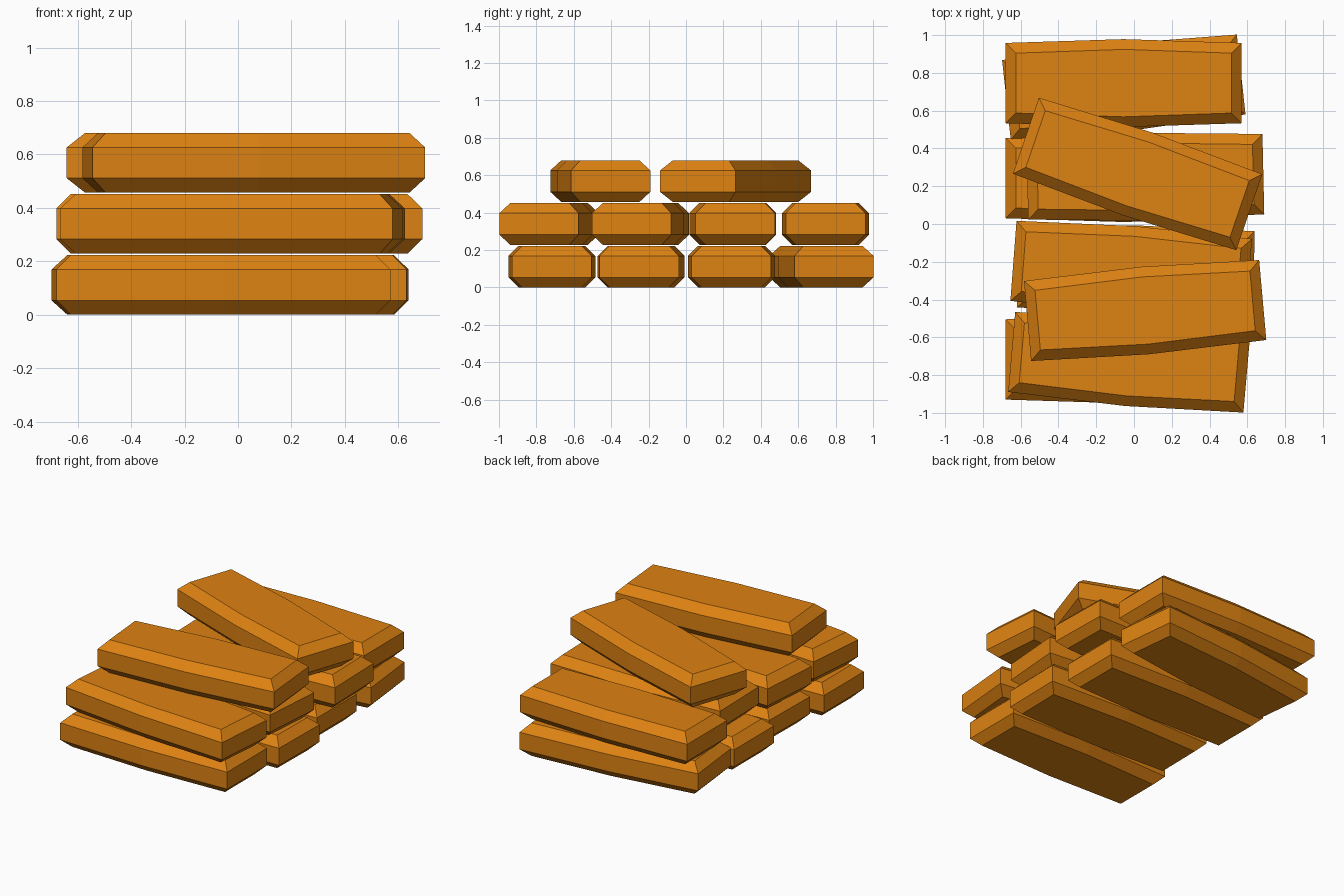
import bpy, bmesh, math

if "Cube" in bpy.data.objects:
    bpy.data.objects.remove(bpy.data.objects["Cube"])

# One flat colour for every bar
gold = bpy.data.materials.new("amber gold")
gold.diffuse_color = (0.73, 0.225, 0.006, 1)
gold.use_nodes = True
gold.node_tree.nodes["Principled BSDF"].inputs["Base Color"].default_value = gold.diffuse_color

L, W, H = 1.25, 0.425, 0.223   # bar length, end width, height
BULGE, CH = 0.02, 0.054        # side swelling at mid-length, chamfer size


def make_bar(name, x, y, z, degrees):
    """Chamfered ingot whose long sides swell slightly at the middle."""
    bm = bmesh.new()
    rings = []
    for height, inset in ((0, CH), (CH, 0), (H - CH, 0), (H, CH)):
        hx, hy = L / 2 - inset, W / 2 - inset
        outline = [(-hx, -hy), (0, -hy - BULGE), (hx, -hy),
                   (hx, hy), (0, hy + BULGE), (-hx, hy)]
        rings.append([bm.verts.new((px, py, height)) for px, py in outline])
    # Sides and chamfers
    for low, high in zip(rings, rings[1:]):
        for i in range(6):
            j = (i + 1) % 6
            bm.faces.new((low[i], low[j], high[j], high[i]))
    # Flat bottom and top
    bm.faces.new(rings[0][::-1])
    bm.faces.new(rings[-1])
    bmesh.ops.recalc_face_normals(bm, faces=bm.faces)
    mesh = bpy.data.meshes.new(name)
    bm.to_mesh(mesh)
    bm.free()
    mesh.materials.append(gold)
    bar = bpy.data.objects.new(name, mesh)
    bar.location = (x, y, z)
    bar.rotation_euler.z = math.radians(degrees)
    bpy.context.collection.objects.link(bar)


# Each layer: x, y and turn of every bar
layers = {
    "bottom_bar": [(-0.054, 0.724, 6.2), (-0.055, 0.243, 0),
                   (0.01, -0.24, -1), (-0.055, -0.717, 0)],
    "middle_bar": [(-0.055, 0.746, 0), (0.06, 0.25, 1.3),
                   (-0.015, -0.243, -4.4), (-0.025, -0.732, -5.0)],
    "top_bar": [(0.019, 0.265, -18.9), (0.059, -0.458, 5.1)],
}
for level, (name, bars) in enumerate(layers.items()):
    for n, (x, y, turn) in enumerate(bars, 1):
        make_bar(f"{name}_{n}", x, y, level * 0.2285, turn)
